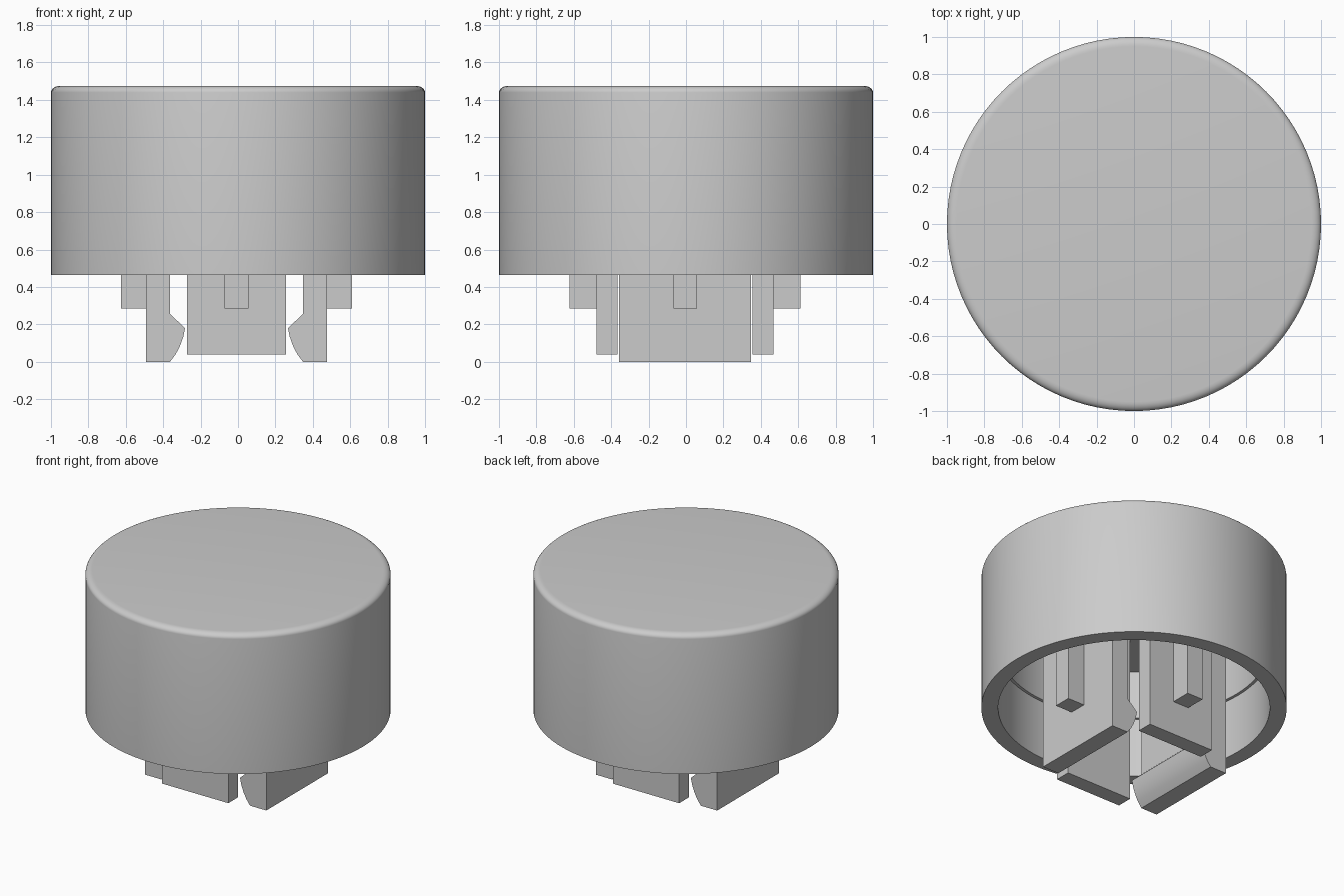
import bpy, bmesh, math
from mathutils import Matrix, Vector

cube = bpy.data.objects.get("Cube")
if cube:
    bpy.data.objects.remove(cube, do_unlink=True)

grey = bpy.data.materials.new("plain_grey")
grey.use_nodes = True
COLOUR = (0.6, 0.6, 0.6, 1)
grey.diffuse_color = COLOUR
grey.node_tree.nodes["Principled BSDF"].inputs["Base Color"].default_value = COLOUR

SEGMENTS = 96
CEILING = 1.24
CENTRE = Vector((-0.008, -0.005, 0))   # the clip cluster sits slightly off axis


def finish(name, bm, smooth=False):
    bmesh.ops.recalc_face_normals(bm, faces=bm.faces)
    mesh = bpy.data.meshes.new(name)
    bm.to_mesh(mesh)
    bm.free()
    mesh.materials.append(grey)
    ob = bpy.data.objects.new(name, mesh)
    bpy.context.collection.objects.link(ob)
    if smooth:
        bpy.ops.object.select_all(action='DESELECT')
        ob.select_set(True)
        bpy.context.view_layer.objects.active = ob
        bpy.ops.object.shade_smooth_by_angle(angle=math.radians(30))
    return ob


def lathe(name, profile):
    """Spin an (r, z) profile about the z axis."""
    bm = bmesh.new()
    verts = [bm.verts.new((r, 0, z)) for r, z in profile]
    edges = [bm.edges.new(pair) for pair in zip(verts, verts[1:])]
    bmesh.ops.spin(bm, geom=verts + edges, cent=(0, 0, 0), axis=(0, 0, 1),
                   angle=math.tau, steps=SEGMENTS, use_merge=True)
    bmesh.ops.remove_doubles(bm, verts=bm.verts, dist=0.0001)
    return finish(name, bm, True)


def extrude(name, profile, half_width, turn, smooth=False):
    """Extrude an (outward, z) profile sideways, then turn it about the centre."""
    bm = bmesh.new()
    face = bm.faces.new([bm.verts.new((d, -half_width, z)) for d, z in profile])
    geom = bmesh.ops.extrude_face_region(bm, geom=[face])["geom"]
    moved = [g for g in geom if isinstance(g, bmesh.types.BMVert)]
    bmesh.ops.translate(bm, verts=moved, vec=(0, 2 * half_width, 0))
    bm.transform(Matrix.Translation(CENTRE) @ Matrix.Rotation(turn, 4, 'Z'))
    return finish(name, bm, smooth)


def block(inner, outer, bottom):
    top = CEILING + 0.02
    return [(inner, bottom), (outer, bottom), (outer, top), (inner, top)]


# Hollow cap with a rounded top edge and a small step inside the wall
fillet = [(0.95 + 0.05 * math.cos(a), 1.44 + 0.035 * math.sin(a))
          for a in (i * math.pi / 12 for i in range(7))]
lathe("cap_shell", [(0, CEILING), (0.87, CEILING), (0.87, 0.89), (0.89, 0.89),
                    (0.89, 0.465), (1, 0.465)] + fillet + [(0, 1.475)])

# Snap clips on the sides, with a curved catch on the inner face
catch = [(0.355, 0.255), (0.275, 0.18), (0.284, 0.135), (0.302, 0.085),
         (0.325, 0.04), (0.355, 0)]
top = CEILING + 0.02
clip = [(0.485, 0), (0.485, top), (0.355, top)] + catch
for side, turn in (("left", 0), ("right", math.pi)):
    extrude(side + "_snap_clip", clip, 0.353, turn, True)
    extrude(side + "_rib", block(0.48, 0.618, 0.285), 0.063, turn)

# Plain guide plates at the front and back
for side, turn in (("back", math.pi / 2), ("front", -math.pi / 2)):
    extrude(side + "_guide_plate", block(0.36, 0.473, 0.04), 0.265, turn)
    extrude(side + "_rib", block(0.468, 0.618, 0.285), 0.063, turn)
